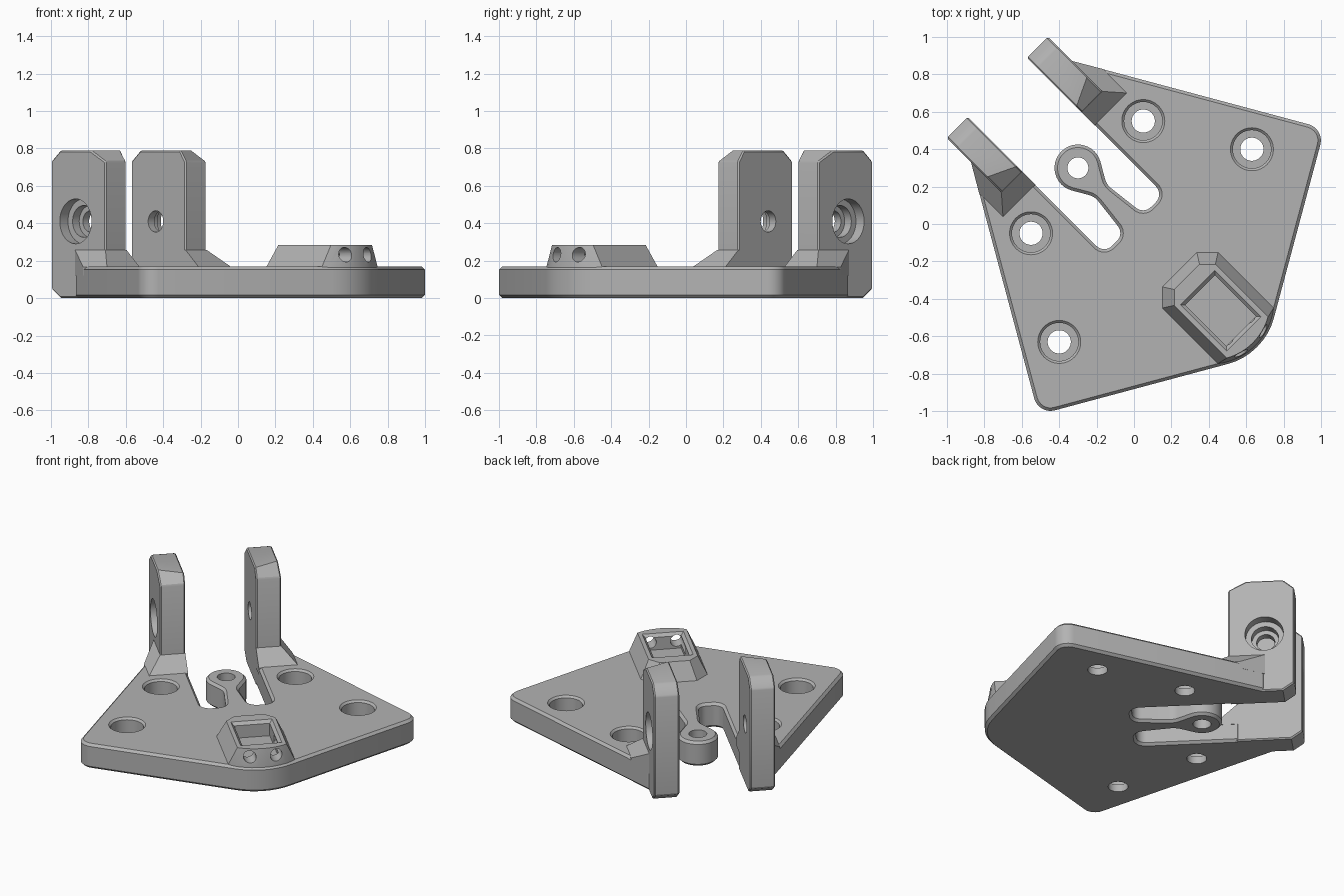
import bpy, bmesh, math
from mathutils import Vector

if "Cube" in bpy.data.objects:
    bpy.data.objects.remove(bpy.data.objects["Cube"], do_unlink=True)

grey = bpy.data.materials.new("plain grey")
grey.use_nodes = True
COLOUR = (0.45, 0.45, 0.45, 1)
grey.diffuse_color = COLOUR
grey.node_tree.nodes["Principled BSDF"].inputs["Base Color"].default_value = COLOUR

# The part is drawn along its own symmetry axis (local x), then turned by TURN.
TURN = math.radians(-45)
PLATE_TOP = 0.168


def finish(name, bm):
    bmesh.ops.recalc_face_normals(bm, faces=bm.faces)
    mesh = bpy.data.meshes.new(name)
    bm.to_mesh(mesh)
    bm.free()
    mesh.materials.append(grey)
    obj = bpy.data.objects.new(name, mesh)
    obj.rotation_euler.z = TURN
    bpy.context.collection.objects.link(obj)
    return obj


def loft(name, rings):
    """Skin a list of equal-length rings and cap both ends."""
    bm = bmesh.new()
    vs = [[bm.verts.new(p) for p in ring] for ring in rings]
    n = len(vs[0])
    for a, b in zip(vs, vs[1:]):
        for i in range(n):
            j = (i + 1) % n
            bm.faces.new((a[i], a[j], b[j], b[i]))
    bm.faces.new(vs[0][::-1])
    bm.faces.new(vs[-1])
    return finish(name, bm)


def hull(name, points):
    bm = bmesh.new()
    for p in points:
        bm.verts.new(p)
    bmesh.ops.convex_hull(bm, input=bm.verts)
    return finish(name, bm)


def lathe(name, centre, profile, axis="z", side=1, steps=40):
    """Turned solid; profile holds (radius, position along the axis)."""
    rings = []
    for r, h in profile:
        ring = []
        for k in range(steps):
            a = math.tau * k / steps
            c, s = r * math.cos(a), r * math.sin(a)
            offset = {"x": (h, c, s), "y": (c, side * h, s), "z": (c, s, h)}[axis]
            ring.append(Vector(centre) + Vector(offset))
        rings.append(ring)
    return loft(name, rings)


def rounded(points, steps=8):
    """Outline from (x, y, corner radius)."""
    out = []
    for i, (x, y, r) in enumerate(points):
        p = Vector((x, y))
        if r == 0:
            out.append(p)
            continue
        a = (Vector(points[i - 1][:2]) - p).normalized()
        b = (Vector(points[(i + 1) % len(points)][:2]) - p).normalized()
        half = a.angle(b) / 2
        centre = p + (a + b).normalized() * r / math.sin(half)
        start = p + a * r / math.tan(half) - centre
        end = p + b * r / math.tan(half) - centre
        sweep = start.angle_signed(end)
        for k in range(steps + 1):
            t = -sweep * k / steps
            c, s = math.cos(t), math.sin(t)
            out.append(centre + Vector((start.x * c - start.y * s, start.x * s + start.y * c)))
    return out


def apply(obj, mod):
    bpy.context.view_layer.update()
    with bpy.context.temp_override(object=obj, active_object=obj):
        bpy.ops.object.modifier_apply(modifier=mod.name)


def bevel(obj, width):
    m = obj.modifiers.new("bevel", "BEVEL")
    m.width, m.segments = width, 1
    m.limit_method, m.angle_limit = "ANGLE", math.radians(40)
    apply(obj, m)


def cut(obj, *cutters):
    for c in cutters:
        c.hide_render = True
        m = obj.modifiers.new("cut", "BOOLEAN")
        m.operation, m.solver, m.object = "DIFFERENCE", "EXACT", c
        apply(obj, m)
        bpy.data.objects.remove(c, do_unlink=True)


def at(outline, z):
    return [(p[0], p[1], z) for p in outline]


# Base plate: outer edge, slot and middle tongue in one outline
HEAD_X, HEAD_R = -0.424, 0.125
outer = [(-0.85, 0.382, 0), (0.36, 1.081, 0.09)]
slot = [(-0.85, 0.225, 0), (0, 0.225, 0.06), (0, 0.075, 0.06), (-0.253, 0.045, 0.1)]
head = []
for k in range(25):
    a = math.radians(60 + 240 * k / 24)
    head.append((HEAD_X + HEAD_R * math.cos(a), HEAD_R * math.sin(a), 0))


def flip(points):
    return [(x, -y, r) for x, y, r in reversed(points)]


outline = rounded(flip(outer + [])[::-1][::-1] and
                  slot + head[:] + flip(slot) + flip(outer)[::-1] +
                  [(0.984, 0, 0.35)] + outer[::-1])
plate = loft("base_plate", [at(outline, 0), at(outline, PLATE_TOP)])
bevel(plate, 0.016)

# Counterbored screw holes and the tongue hole
for side in (1, -1):
    for x, y in ((-0.354, 0.424), (0.163, 0.728)):
        cut(plate, lathe("screw_cutter", (x, side * y, 0),
                         [(0.062, -0.1), (0.062, 0.05), (0.102, 0.05), (0.102, 0.155),
                          (0.115, PLATE_TOP), (0.115, 0.25)]))
cut(plate, lathe("tongue_cutter", (HEAD_X, 0, 0), [(0.056, -0.1), (0.056, 0.3)]))

# Upright arms with bolt holes, and the sloped gussets at their feet
parts = [plate]
BACK, FRONT, IN, OUT = -1.032, -0.62, 0.223, 0.382
for side, label in ((1, "left"), (-1, "right")):
    def profile(y, top_front):
        pts = [(BACK, 0.05), (BACK + 0.07, 0), (FRONT, 0), (FRONT, 0.73),
               (top_front, 0.79), (BACK + 0.07, 0.79), (BACK, 0.73)]
        return [(x, side * y, z) for x, z in pts]
    arm = loft(label + "_arm", [profile(IN, -0.66), profile(OUT, -0.735)])
    bevel(arm, 0.008)
    cut(arm, lathe("bolt_cutter", (-0.845, 0, 0.41),
                   [(0.057, 0.15), (0.057, 0.27), (0.085, 0.27), (0.085, 0.32),
                    (0.12, 0.32), (0.12, 0.5)], "y", side))
    low, high, toe = 0.12, 0.258, 0.47
    foot = [(-0.52, IN), (-0.52, toe), (-0.70, toe), (-0.85, OUT), (-0.85, IN)]
    crest = [(FRONT, IN), (FRONT, OUT), (-0.85, OUT), (-0.85, IN)]
    pts = [(x, side * y, z) for z in (low, PLATE_TOP - 0.002) for x, y in foot]
    pts += [(x, side * y, high) for x, y in crest]
    parts += [arm, hull(label + "_gusset", pts)]


# Sensor boss on the rounded nose, with its pocket and two wire holes
def boss_ring(back, half, corner, radius, z):
    limit = math.asin(half / radius)
    arc = [limit * (k / 6 - 1) for k in range(13)]
    ring = [(back + corner, half), (back, half - corner),
            (back, corner - half), (back + corner, -half)]
    ring += [(0.58 + radius * math.cos(a), radius * math.sin(a)) for a in arc]
    return at(ring, z)


boss = loft("nose_boss", [boss_ring(0.345, 0.21, 0.08, 0.338, 0.12),
                          boss_ring(0.345, 0.21, 0.08, 0.338, PLATE_TOP),
                          boss_ring(0.40, 0.155, 0.06, 0.318, 0.284)])


def rectangle(x0, x1, half, z):
    return [(x0, -half, z), (x1, -half, z), (x1, half, z), (x0, half, z)]


cut(boss, loft("pocket_cutter", [rectangle(0.50, 0.81, 0.112, 0.18),
                                 rectangle(0.50, 0.81, 0.112, 0.265),
                                 rectangle(0.478, 0.832, 0.132, 0.286),
                                 rectangle(0.478, 0.832, 0.132, 0.35)]))
for side in (1, -1):
    cut(boss, lathe("wire_cutter", (0, side * 0.083, 0.232),
                    [(0.039, 0.65), (0.039, 1.1)], "x", steps=24))
parts.append(boss)

# Smooth round walls, crisp edges elsewhere
for obj in parts:
    bpy.ops.object.select_all(action="DESELECT")
    obj.select_set(True)
    bpy.context.view_layer.objects.active = obj
    bpy.ops.object.shade_smooth_by_angle(angle=math.radians(25))
